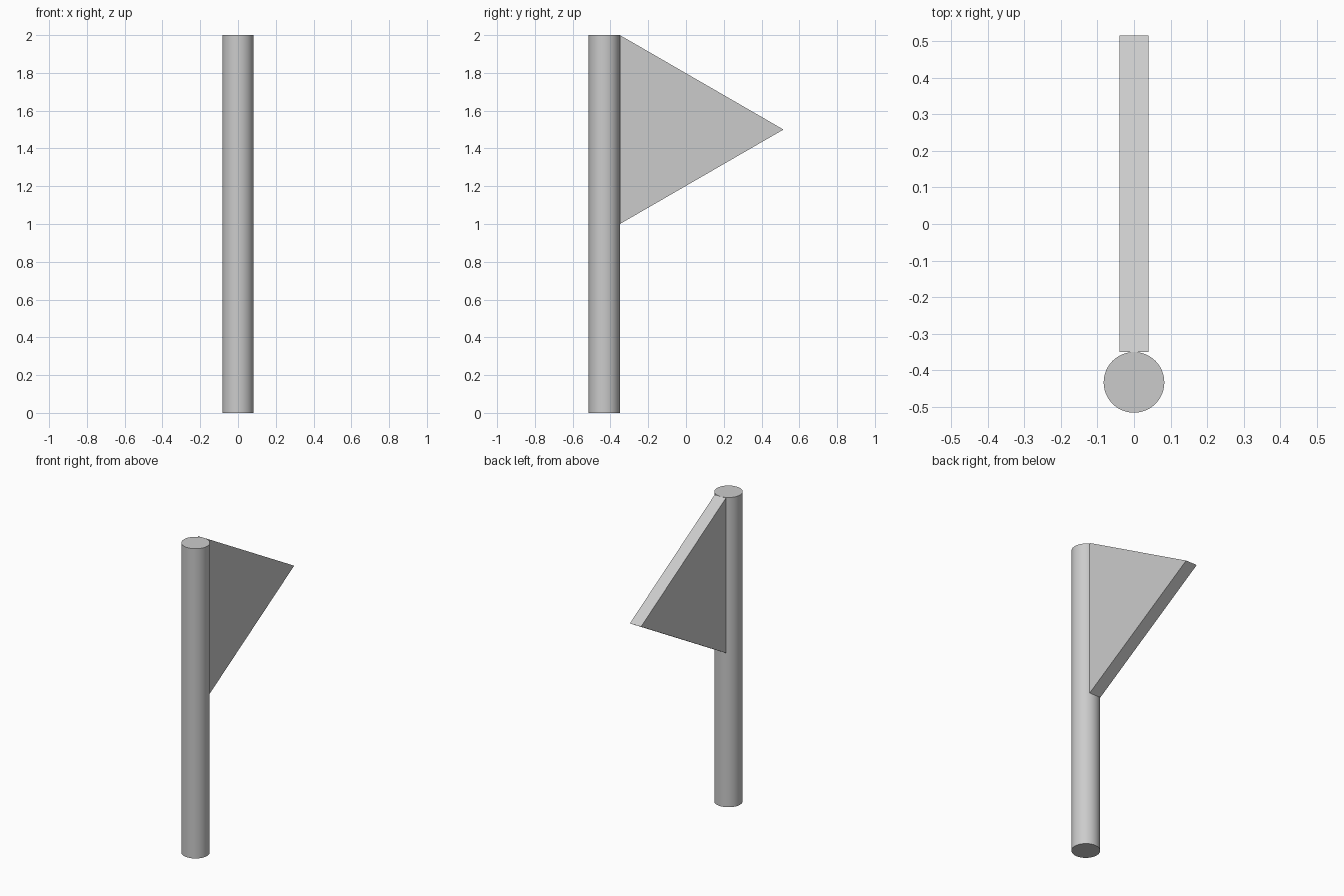
import bpy
import bmesh
from math import radians, sqrt

cube = bpy.data.objects.get("Cube")
if cube:
    bpy.data.objects.remove(cube, do_unlink=True)

RADIUS = 0.083
HEIGHT = 2.0
FLAG_SIDE = 1.0
FLAG_THICK = 0.08
FLAG_REACH = FLAG_SIDE * sqrt(3) / 2
FRONT = -(2 * RADIUS + FLAG_REACH) / 2

# One plain grey for everything
grey = bpy.data.materials.new("plain grey")
grey.use_nodes = True
color = (0.6, 0.6, 0.6, 1.0)
grey.diffuse_color = color
grey.node_tree.nodes["Principled BSDF"].inputs["Base Color"].default_value = color

# Round pole
bpy.ops.mesh.primitive_cylinder_add(
    vertices=48, radius=RADIUS, depth=HEIGHT,
    location=(0, FRONT + RADIUS, HEIGHT / 2))
pole = bpy.context.object
pole.name = "pole"
pole.data.materials.append(grey)
bpy.ops.object.shade_smooth_by_angle(angle=radians(30))

# Triangular pennant: a flat profile extruded sideways
root = FRONT + 2 * RADIUS
profile = [(root, HEIGHT), (root, HEIGHT - FLAG_SIDE),
           (root + FLAG_REACH, HEIGHT - FLAG_SIDE / 2)]
bm = bmesh.new()
face = bm.faces.new([bm.verts.new((-FLAG_THICK / 2, y, z)) for y, z in profile])
side = bmesh.ops.extrude_face_region(bm, geom=[face])
moved = [v for v in side["geom"] if isinstance(v, bmesh.types.BMVert)]
bmesh.ops.translate(bm, verts=moved, vec=(FLAG_THICK, 0, 0))
bmesh.ops.recalc_face_normals(bm, faces=bm.faces)
mesh = bpy.data.meshes.new("pennant")
bm.to_mesh(mesh)
bm.free()
mesh.materials.append(grey)
pennant = bpy.data.objects.new("pennant", mesh)
bpy.context.collection.objects.link(pennant)
